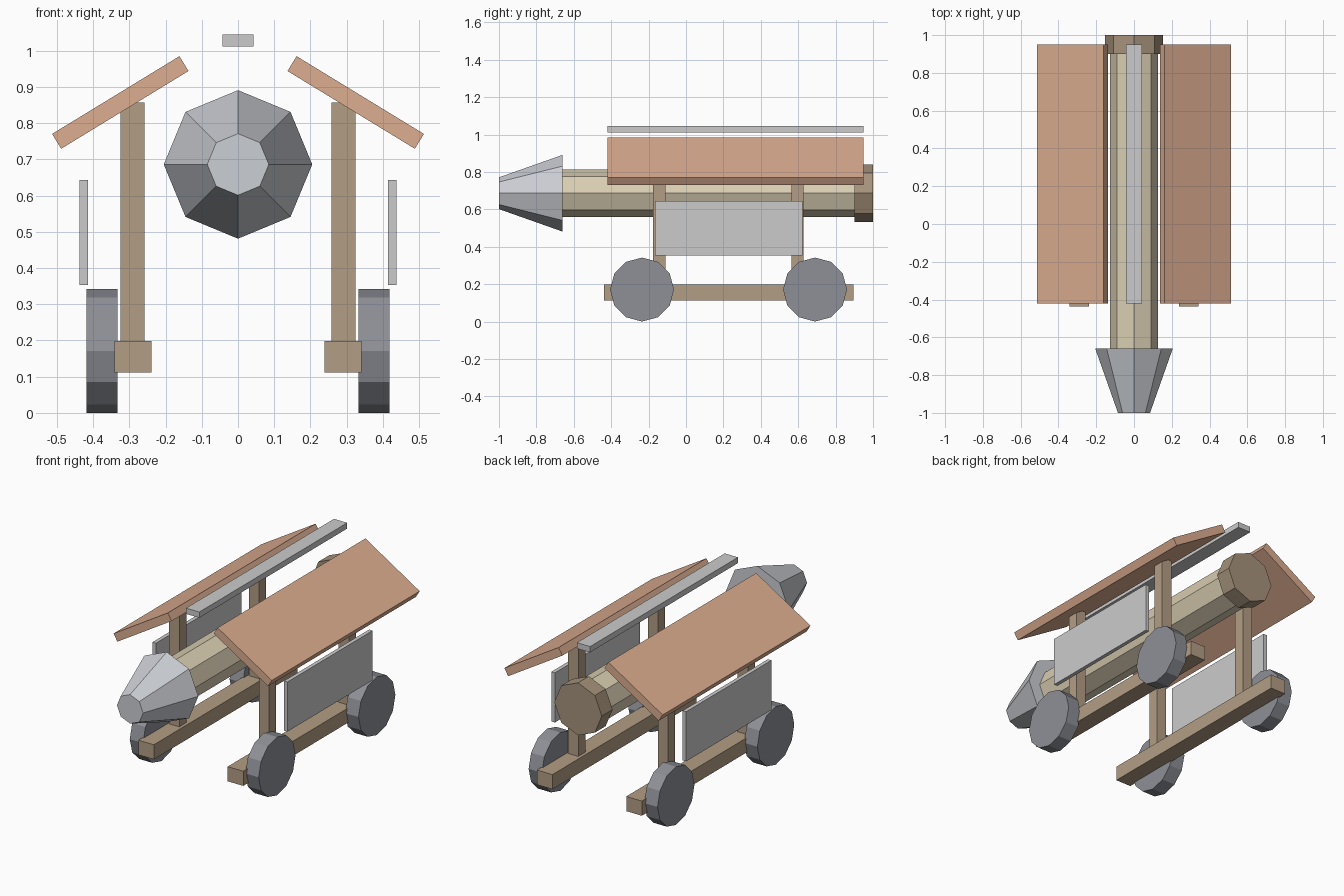
import bpy
from math import radians

if "Cube" in bpy.data.objects:
    bpy.data.objects.remove(bpy.data.objects["Cube"])


def material(name, rgb):
    m = bpy.data.materials.new(name)
    m.diffuse_color = (*rgb, 1)
    m.use_nodes = True
    m.node_tree.nodes["Principled BSDF"].inputs["Base Color"].default_value = m.diffuse_color
    return m


CLAY = material("clay", (0.72, 0.42, 0.28))
TIMBER = material("timber", (0.45, 0.34, 0.23))
DARK_TIMBER = material("dark_timber", (0.38, 0.29, 0.20))
LOG = material("log", (0.70, 0.62, 0.45))
IRON = material("iron", (0.60, 0.62, 0.66))
DARK_IRON = material("dark_iron", (0.27, 0.28, 0.31))


def finish(name, mat):
    ob = bpy.context.object
    ob.name = name
    if mat:
        ob.data.materials.append(mat)
    return ob


def box(name, center, size, mat=None, tilt=0):
    bpy.ops.mesh.primitive_cube_add(size=1, location=center, rotation=(0, tilt, 0))
    ob = finish(name, mat)
    ob.scale = size
    return ob


def tapered(name, y_front, y_back, r_front, r_back, mat):
    # Octagonal section running along y, at the height of the ram
    bpy.ops.mesh.primitive_cone_add(
        vertices=8, radius1=r_back, radius2=r_front, depth=y_back - y_front,
        location=(0, (y_front + y_back) / 2, 0.686), rotation=(radians(90), 0, 0))
    return finish(name, mat)


# Ram: iron head, log shaft, butt band
tapered("ram_head", -1.0, -0.66, 0.085, 0.205, IRON)
tapered("ram_log", -0.66, 0.90, 0.128, 0.128, LOG)
tapered("ram_butt", 0.90, 1.0, 0.154, 0.154, DARK_TIMBER)

# Ridge strip above the roof gap
box("ridge_strip", (0, 0.265, 1.028), (0.086, 1.37, 0.034))

for side, s in (("left", -1), ("right", 1)):
    # Sloped roof, side shield and bottom rail
    box(f"roof_{side}", (s * 0.325, 0.265, 0.857), (0.412, 1.37, 0.048),
        CLAY, tilt=s * radians(31.4))
    box(f"shield_{side}", (s * 0.426, 0.228, 0.498), (0.023, 0.79, 0.291))
    box(f"rail_{side}", (s * 0.29, 0.229, 0.155), (0.101, 1.333, 0.086), TIMBER)

    # Posts and 12-sided wheels
    for end, y_post, y_wheel in (("front", -0.143, -0.235), ("back", 0.597, 0.69)):
        box(f"post_{end}_{side}", (s * 0.291, y_post, 0.527), (0.066, 0.065, 0.66), TIMBER)
        bpy.ops.mesh.primitive_cylinder_add(
            vertices=12, radius=0.171, depth=0.086,
            location=(s * 0.375, y_wheel, 0.171), rotation=(0, radians(90), 0))
        finish(f"wheel_{end}_{side}", DARK_IRON)
